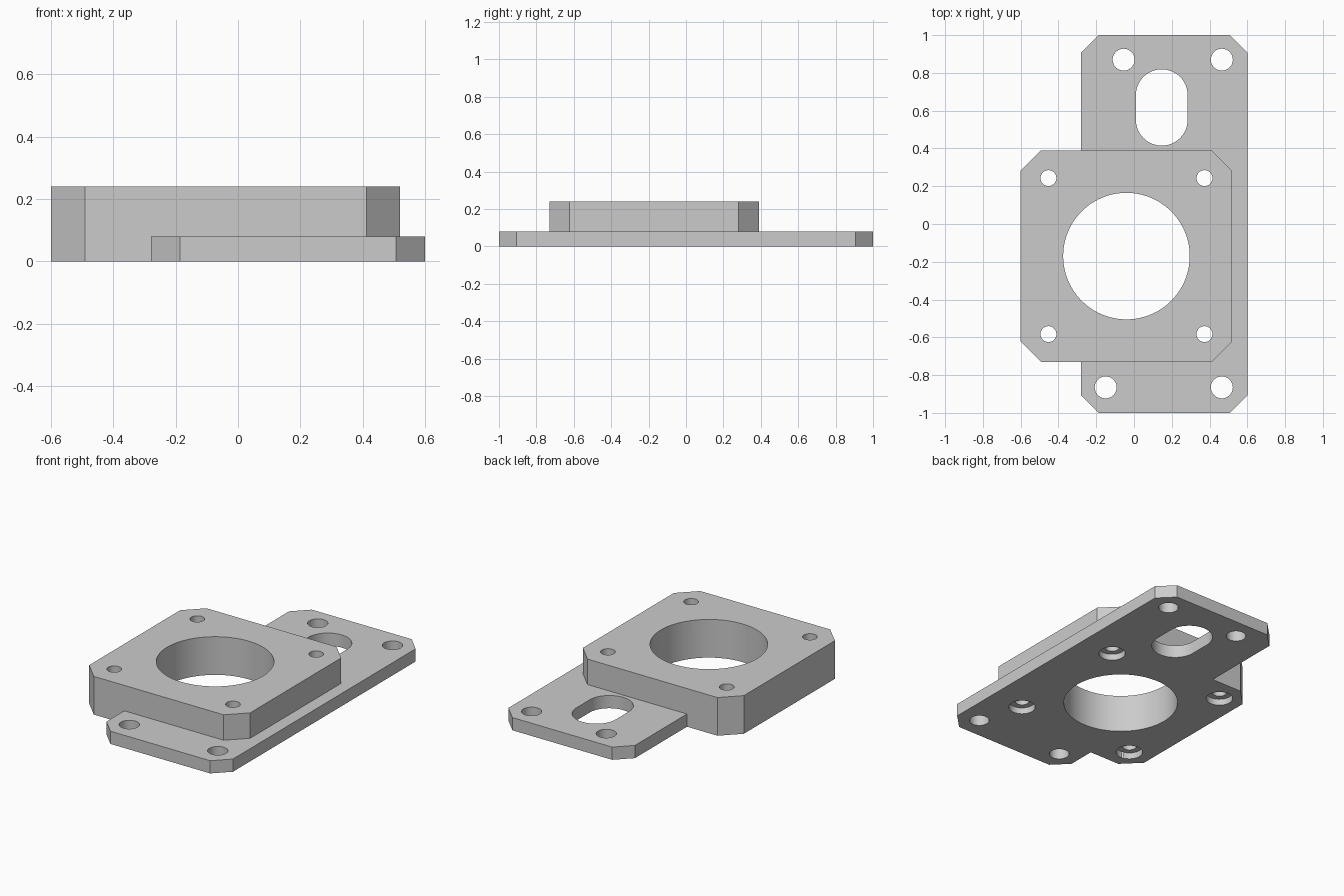
import bpy
import bmesh
import math

cube = bpy.data.objects.get("Cube")
if cube:
    bpy.data.objects.remove(cube, do_unlink=True)

# Plain grey metal
grey = bpy.data.materials.new("plain_grey")
grey.use_nodes = True
GREY = (0.6, 0.6, 0.6, 1)
grey.diffuse_color = GREY
grey.node_tree.nodes["Principled BSDF"].inputs["Base Color"].default_value = GREY


def prism(name, outline, z0, z1):
    """Extrude a flat outline between two heights."""
    bm = bmesh.new()
    base = bm.faces.new([bm.verts.new((x, y, z0)) for x, y in outline])
    top = bmesh.ops.extrude_face_region(bm, geom=[base])["geom"]
    bmesh.ops.translate(bm, vec=(0, 0, z1 - z0),
                        verts=[v for v in top if isinstance(v, bmesh.types.BMVert)])
    bmesh.ops.recalc_face_normals(bm, faces=bm.faces)
    mesh = bpy.data.meshes.new(name)
    bm.to_mesh(mesh)
    bm.free()
    mesh.materials.append(grey)
    obj = bpy.data.objects.new(name, mesh)
    bpy.context.collection.objects.link(obj)
    return obj


def chamfered(x0, x1, y0, y1, c):
    return [(x0 + c, y0), (x1 - c, y0), (x1, y0 + c), (x1, y1 - c),
            (x1 - c, y1), (x0 + c, y1), (x0, y1 - c), (x0, y0 + c)]


def rounded(x, y, r, straight=0, n=64):
    """Circle, or an upright slot when a straight length is given."""
    pts = []
    for end, start in ((1, 0), (-1, math.pi)):
        for i in range(n // 2 + (1 if straight else 0)):
            a = start + 2 * math.pi * i / n
            pts.append((x + r * math.cos(a), y + end * straight / 2 + r * math.sin(a)))
    return pts


def combine(target, tool, operation):
    tool.hide_render = True
    mod = target.modifiers.new("combine", "BOOLEAN")
    mod.object = tool
    mod.operation = operation
    mod.solver = "EXACT"
    bpy.context.view_layer.objects.active = target
    bpy.ops.object.modifier_apply(modifier=mod.name)
    bpy.data.objects.remove(tool, do_unlink=True)


def cut(outline, z0=-0.1, z1=0.4):
    combine(bracket, prism("cutter", outline, z0, z1), "DIFFERENCE")


# Long base plate joined with the thick square block
bracket = prism("mounting_bracket", chamfered(-0.28, 0.6, -1, 1, 0.093), 0, 0.08)
block = prism("square_block", chamfered(-0.6, 0.52, -0.73, 0.39, 0.108), 0, 0.24)
combine(bracket, block, "UNION")

# Main bore and slot
CX, CY = -0.04, -0.17
cut(rounded(CX, CY, 0.335, n=96))
cut(rounded(0.147, 0.617, 0.137, straight=0.13))

# Plate holes
for x, y in ((-0.055, 0.87), (0.465, 0.87), (-0.15, -0.865), (0.465, -0.865)):
    cut(rounded(x, y, 0.058, n=48))

# Block screw holes, counterbored from below
for sx in (-1, 1):
    for sy in (-1, 1):
        x, y = CX + sx * 0.413, CY + sy * 0.413
        cut(rounded(x, y, 0.042, n=48))
        cut(rounded(x, y, 0.078, n=48), z1=0.04)

# Smooth bores with crisp edges
bpy.ops.object.select_all(action="DESELECT")
bracket.select_set(True)
bpy.context.view_layer.objects.active = bracket
bpy.ops.object.shade_smooth_by_angle(angle=math.radians(30))
